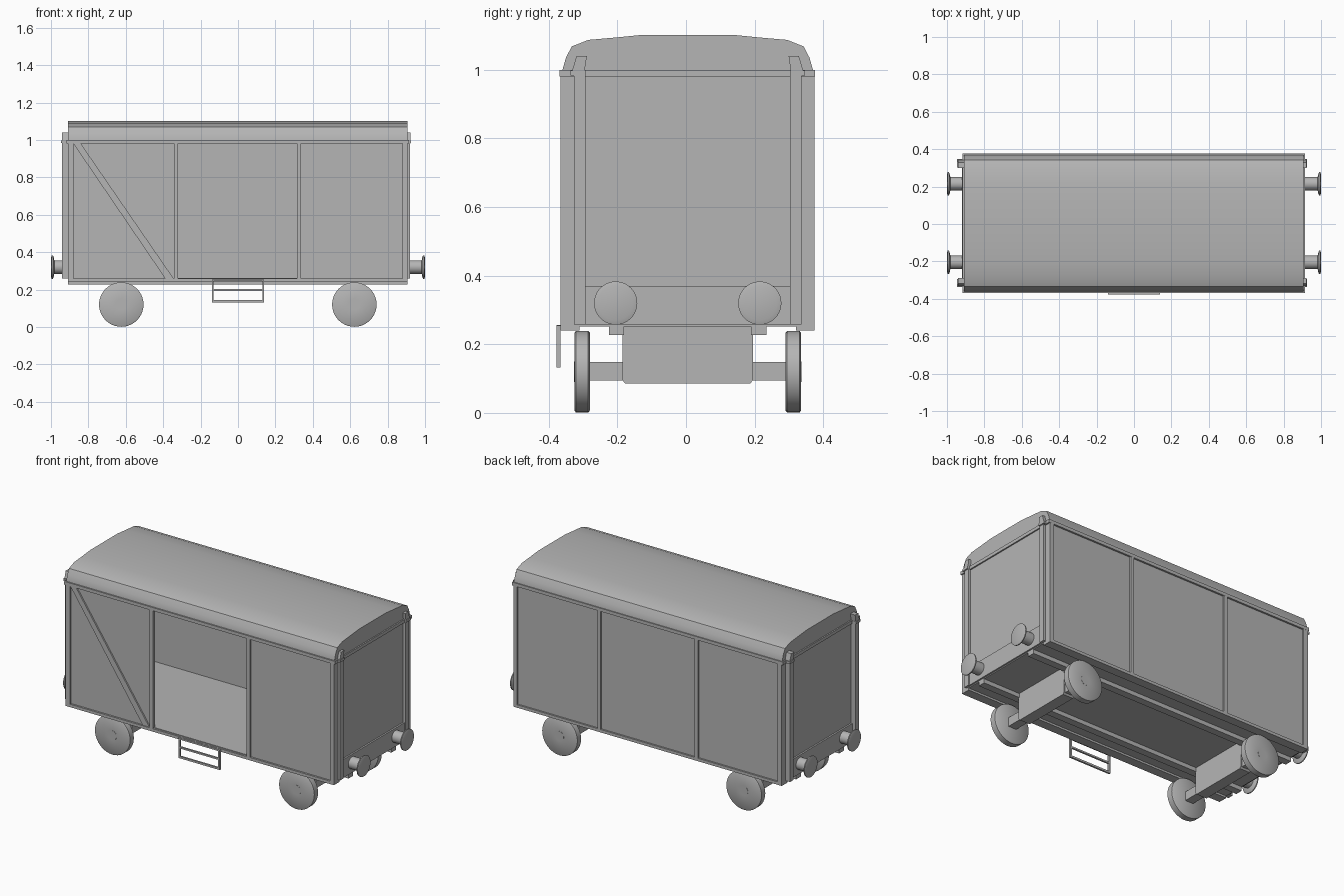
import bpy, bmesh, math
from mathutils import Matrix

if "Cube" in bpy.data.objects:
    bpy.data.objects.remove(bpy.data.objects["Cube"])

CY = 0.005          # body centre line in y
X0, X1 = -0.91, 0.905
YF, YB = -0.36, 0.37

grey = bpy.data.materials.new("dark_grey")
grey.diffuse_color = (0.46, 0.46, 0.46, 1)
grey.use_nodes = True
grey.node_tree.nodes["Principled BSDF"].inputs["Base Color"].default_value = grey.diffuse_color


def finish(name, bm, smooth=False):
    bmesh.ops.recalc_face_normals(bm, faces=bm.faces)
    me = bpy.data.meshes.new(name)
    bm.to_mesh(me)
    bm.free()
    me.materials.append(grey)
    ob = bpy.data.objects.new(name, me)
    bpy.context.collection.objects.link(ob)
    if smooth:
        bpy.ops.object.select_all(action='DESELECT')
        ob.select_set(True)
        bpy.context.view_layer.objects.active = ob
        bpy.ops.object.shade_smooth_by_angle(angle=math.radians(40))
    return ob


def box(name, x0, x1, y0, y1, z0, z1):
    bm = bmesh.new()
    bmesh.ops.create_cube(bm, size=1)
    for v in bm.verts:
        v.co.x = x0 + (v.co.x + 0.5) * (x1 - x0)
        v.co.y = y0 + (v.co.y + 0.5) * (y1 - y0)
        v.co.z = z0 + (v.co.z + 0.5) * (z1 - z0)
    return finish(name, bm)


def prism(name, pts, axis, a, b, smooth=False):
    # extrude a 2D outline: axis 'x' uses (y, z), axis 'y' uses (x, z)
    bm = bmesh.new()
    put = (lambda p, t: (t, p[0], p[1])) if axis == 'x' else (lambda p, t: (p[0], t, p[1]))
    face = bm.faces.new([bm.verts.new(put(p, a)) for p in pts])
    ext = bmesh.ops.extrude_face_region(bm, geom=[face])
    d = (b - a, 0, 0) if axis == 'x' else (0, b - a, 0)
    bmesh.ops.translate(bm, vec=d, verts=[e for e in ext['geom'] if isinstance(e, bmesh.types.BMVert)])
    return finish(name, bm, smooth)


def lathe(name, profile, origin, axis, sign=1, seg=40):
    # revolve (distance along axis, radius) pairs
    bm = bmesh.new()
    verts = [bm.verts.new((r, 0, d)) for d, r in profile]
    edges = [bm.edges.new(p) for p in zip(verts, verts[1:])]
    bmesh.ops.spin(bm, geom=verts + edges, cent=(0, 0, 0), axis=(0, 0, 1),
                   angle=2 * math.pi, steps=seg, use_merge=True)
    bmesh.ops.remove_doubles(bm, verts=bm.verts, dist=1e-5)
    rot = Matrix.Rotation(sign * math.pi / 2, 4, 'Y') if axis == 'x' else Matrix.Rotation(-sign * math.pi / 2, 4, 'X')
    bmesh.ops.transform(bm, matrix=Matrix.Translation(origin) @ rot, verts=bm.verts)
    return finish(name, bm, True)


# hollow body: floor, walls, open doorway at the front
box("floor", X0, X1, YF + 0.005, YB - 0.005, 0.252, 0.262)
box("back_wall", X0, X1, YB - 0.015, YB - 0.005, 0.26, 0.99)
box("front_wall_left", X0, -0.33, YF + 0.005, YF + 0.015, 0.26, 0.99)
box("front_wall_right", 0.325, X1, YF + 0.005, YF + 0.015, 0.26, 0.99)
box("end_wall_left", X0, X0 + 0.01, YF + 0.005, YB - 0.005, 0.256, 0.99)
box("end_wall_right", X1 - 0.01, X1, YF + 0.005, YB - 0.005, 0.256, 0.99)

# frame posts on both long sides
for side, y0, y1 in (("front", YF - 0.006, YF + 0.015), ("back", YB - 0.015, YB + 0.005)):
    for i, (a, b) in enumerate(((X0, -0.88), (-0.343, -0.32), (0.315, 0.337), (0.88, X1))):
        box(f"{side}_post_{i}", a, b, y0, y1, 0.24, 0.985)
box("bottom_rail_front", X0, X1, YF - 0.006, YF + 0.05, 0.24, 0.258)
box("bottom_rail_back", X0, X1, YB - 0.05, YB + 0.005, 0.24, 0.258)

# diagonal brace
prism("diagonal_brace", [(-0.88, 0.98), (-0.84, 0.98), (-0.345, 0.26), (-0.39, 0.26)],
      'y', YF - 0.004, YF + 0.01)

# roof with arched section and eave band
half = [(0.365, 0.985), (0.365, 1.0), (0.355, 1.035), (0.338, 1.068), (0.29, 1.087), (0.21, 1.094), (0.13, 1.102)]
outline = [(CY + y, z) for y, z in half] + [(CY - y, z) for y, z in reversed(half)]
prism("roof", outline, 'x', X0, X1, True)
box("eave_band", X0 - 0.008, X1 + 0.008, YF - 0.008, YB + 0.006, 0.98, 1.0)

# end fittings: posts, roof clips, buffer beams, buffers
for nm, s, xe, d in (("left", -1, X0, 0.03), ("right", 1, X1, 0.015)):
    xs = sorted((xe - s * 0.005, xe + s * d))
    box(f"buffer_beam_{nm}", *sorted((xe, xe + s * 0.01)), CY - 0.3, CY + 0.3, 0.258, 0.37)
    for k in (-1, 1):
        ys = sorted((CY + k * 0.298, CY + k * 0.332))
        box(f"end_post_{nm}_{k}", *xs, *ys, 0.258, 0.985)
        clip = [(CY + k * 0.336, 0.982), (CY + k * 0.3, 0.982), (CY + k * 0.3, 1.0),
                (CY + k * 0.294, 1.04), (CY + k * 0.324, 1.04), (CY + k * 0.336, 1.0)]
        prism(f"roof_clip_{nm}_{k}", clip, 'x', xe - s * 0.005, xe + s * (d + 0.002))
        box(f"clip_collar_{nm}_{k}", *sorted((xe, xe + s * (d + 0.006))),
            *sorted((CY + k * 0.298, CY + k * 0.342)), 0.984, 0.998)
        stem = abs(xe)
        lathe(f"buffer_{nm}_{k}",
              [(stem, 0), (stem, 0.036), (0.982, 0.036), (0.986, 0.055), (0.99, 0.063), (0.996, 0.063), (1.0, 0.05), (1.0, 0)],
              (0, CY + k * 0.21, 0.32), 'x', s)

# sole bars under the floor
for k in (-1, 1):
    box(f"sole_bar_{k}", X0, X1, *sorted((CY + k * 0.185, CY + k * 0.23)), 0.227, 0.255)

# wheels, axles and axle carriers
for i, x in enumerate((-0.624, 0.622)):
    carrier = [(CY - 0.19, 0.255), (CY - 0.19, 0.095), (CY - 0.182, 0.085),
               (CY + 0.182, 0.085), (CY + 0.19, 0.095), (CY + 0.19, 0.255)]
    prism(f"axle_carrier_{i}", carrier, 'x', x - 0.035, x + 0.035)
    box(f"axle_{i}", x - 0.027, x + 0.027, CY - 0.3, CY + 0.3, 0.095, 0.149)
    for k in (-1, 1):
        lathe(f"wheel_{i}_{k}",
              [(0.285, 0), (0.285, 0.113), (0.29, 0.119), (0.326, 0.119), (0.33, 0.113), (0.33, 0.03),
               (0.331, 0.03), (0.331, 0)], (x, CY, 0.12), 'y', k)

# door step hanging below the doorway
for nm, a, b, c, d in (("left", -0.14, -0.13, 0.135, 0.255), ("right", 0.13, 0.14, 0.135, 0.255),
                       ("bottom", -0.14, 0.14, 0.132, 0.144), ("rung", -0.13, 0.13, 0.192, 0.202),
                       ("top", -0.13, 0.13, 0.246, 0.256)):
    box(f"step_{nm}", a, b, -0.377, -0.366, c, d)
